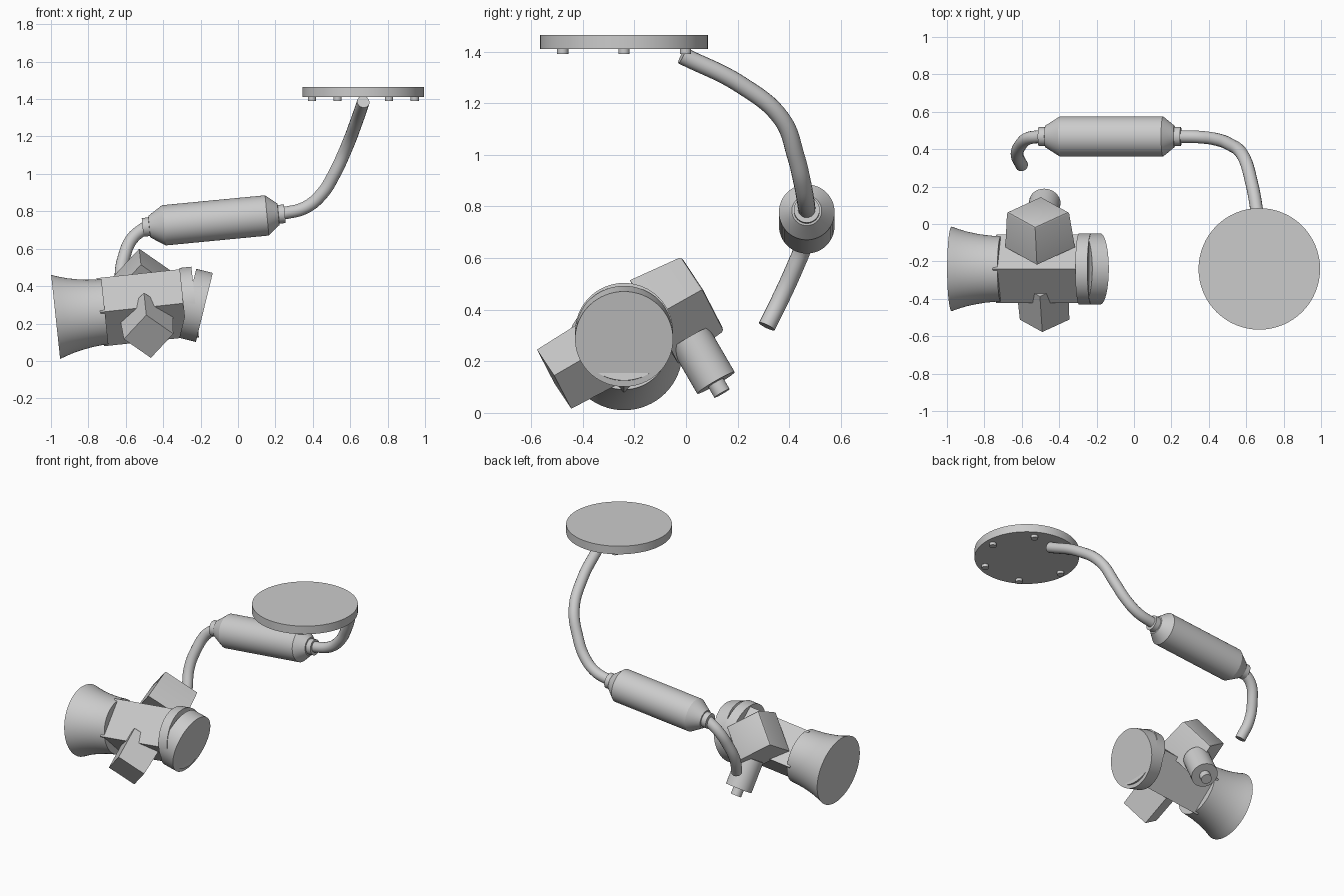
import bpy, bmesh
from math import sin, cos, pi, radians
from mathutils import Vector

cube = bpy.data.objects.get("Cube")
if cube:
    bpy.data.objects.remove(cube)

grey = bpy.data.materials.new("light_grey")
grey.use_nodes = True
colour = (0.6, 0.6, 0.6, 1)
grey.diffuse_color = colour
grey.node_tree.nodes["Principled BSDF"].inputs["Base Color"].default_value = colour


def loft(name, profile, origin, axis, side, sides=48, bevel=0):
    """Closed solid of (distance, radius) rings along an axis; first corner points to side."""
    axis = Vector(axis).normalized()
    u = Vector(side)
    u = (u - axis * u.dot(axis)).normalized()
    v = axis.cross(u)
    bm = bmesh.new()
    rings = []
    for d, r in profile:
        angles = [2 * pi * i / sides for i in range(sides)]
        rings.append([bm.verts.new(Vector(origin) + axis * d + (u * cos(a) + v * sin(a)) * r)
                      for a in angles])
    for a, b in zip(rings, rings[1:]):
        for i in range(sides):
            j = (i + 1) % sides
            bm.faces.new((a[i], a[j], b[j], b[i]))
    bm.faces.new(rings[0][::-1])
    bm.faces.new(rings[-1])
    if bevel:
        end_edges = [e for e in bm.edges if all(w in rings[-1] for w in e.verts)]
        bmesh.ops.bevel(bm, geom=end_edges, offset=bevel, segments=2, profile=0.5, affect='EDGES')
    bmesh.ops.recalc_face_normals(bm, faces=bm.faces)
    for f in bm.faces:
        f.smooth = sides > 4
    mesh = bpy.data.meshes.new(name)
    bm.to_mesh(mesh)
    bm.free()
    mesh.set_sharp_from_angle(angle=radians(25))
    mesh.materials.append(grey)
    obj = bpy.data.objects.new(name, mesh)
    bpy.context.collection.objects.link(obj)
    return obj


def pipe(name, points, radius=0.034):
    """Round capped tube through the points."""
    curve = bpy.data.curves.new(name, 'CURVE')
    curve.dimensions = '3D'
    curve.bevel_depth = radius
    curve.bevel_resolution = 6
    curve.use_fill_caps = True
    spline = curve.splines.new('BEZIER')
    spline.bezier_points.add(len(points) - 1)
    for bp, p in zip(spline.bezier_points, points):
        bp.co = p
        bp.handle_left_type = bp.handle_right_type = 'AUTO'
    spline.resolution_u = 8
    curve.materials.append(grey)
    bpy.context.collection.objects.link(bpy.data.objects.new(name, curve))


X, Y, Z = Vector((1, 0, 0)), Vector((0, 1, 0)), Vector((0, 0, 1))

# Round mounting plate with six studs underneath
plate = Vector((0.67, -0.24, 1.41))
loft("mounting_plate", [(0, 0.325), (0.055, 0.325)], plate, Z, X, 64)
for k in range(6):
    a = k * pi / 3
    spot = plate + Vector((cos(a), sin(a), 0)) * 0.275
    loft(f"plate_stud_{k + 1}", [(-0.02, 0.022), (0.01, 0.022)], spot, Z, X, 20)

# Pipes either side of the canister
pipe("upper_pipe", [(0.67, -0.015, 1.385), (0.63, 0.215, 1.27), (0.58, 0.37, 1.14),
                    (0.51, 0.427, 0.99), (0.45, 0.45, 0.895), (0.36, 0.464, 0.82),
                    (0.23, 0.468, 0.786)])
pipe("lower_pipe", [(-0.49, 0.468, 0.717), (-0.565, 0.458, 0.655), (-0.608, 0.42, 0.56),
                    (-0.625, 0.37, 0.45), (-0.6, 0.313, 0.335)])

# Canister with tapered ends and collars
canister_start = Vector((-0.51, 0.468, 0.714))
canister_axis = Vector((0.76, 0, 0.073))
loft("canister", [(0, 0.05), (0.035, 0.05), (0.036, 0.058), (0.115, 0.108), (0.668, 0.108),
                  (0.729, 0.058), (0.73, 0.05), (0.764, 0.05)],
     canister_start, canister_axis, Y)

# Tilted frame shared by the lower assembly
tilt = radians(6.1)
along = Vector((cos(tilt), 0, sin(tilt)))
up = Vector((-sin(tilt), 0, cos(tilt)))
base = Vector((-0.975, -0.24, 0.235))
hub = base + along * 0.483

# Flared bell, diamond-section body and rear disc
loft("flared_bell", [(0, 0.226), (0.04, 0.212), (0.08, 0.2), (0.13, 0.189), (0.18, 0.181),
                     (0.23, 0.176), (0.265, 0.174)], base, along, Y, 64)
loft("body", [(0.24, 0.183), (0.72, 0.183)], base, along, Y, 4)
loft("inner_disc", [(0.685, 0.19), (0.75, 0.19)], base, along, Y, 64)

# End disc leaning away, leaving a wedge gap on top
lean = radians(13.8)
loft("end_disc", [(-0.091, 0.19), (0, 0.19)], (-0.18, -0.24, 0.286),
     (cos(lean), 0, -sin(lean)), Y, 64)

# Opposed boxes turned on their corners
arm = Y * cos(pi / 6) + up * sin(pi / 6)
loft("back_box", [(0.134, 0.187), (0.353, 0.166)], hub, arm, along, 4, bevel=0.012)
loft("front_box", [(0.088, 0.142), (0.313, 0.133)], hub, -arm, along, 4)

# Cylinder and stub under the back box
down = Y * cos(pi / 3) - up * sin(pi / 3)
foot = hub + Y * 0.356 - up * 0.171
loft("side_cylinder", [(-0.2, 0.084), (0, 0.084)], foot, down, along, 40)
loft("side_stub", [(-0.01, 0.034), (0.047, 0.034)], foot, down, along, 24)
